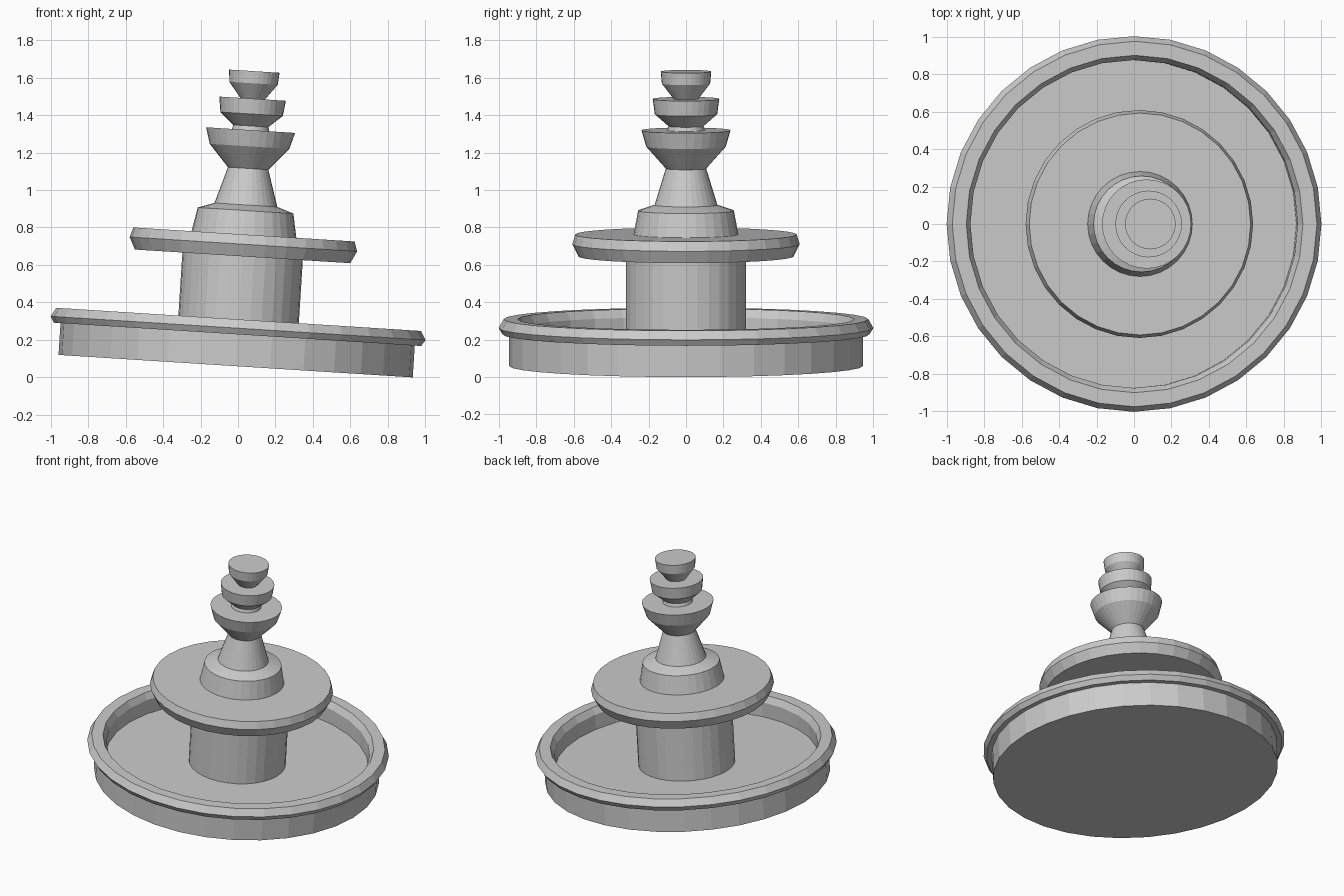
import bpy, bmesh, math
from mathutils import Matrix

if "Cube" in bpy.data.objects:
    bpy.data.objects.remove(bpy.data.objects["Cube"])

SIDES = 32
TILT = math.radians(3.63)
# The whole fountain leans slightly towards +x, resting on its lower edge
LEAN = Matrix.Translation((-0.0127, 0, 0.06)) @ Matrix.Rotation(TILT, 4, 'Y')


def lathe(name, profile):
    """Turn a closed solid from (radius, height) points, bottom to top."""
    bm = bmesh.new()
    rings = []
    for r, h in profile:
        rings.append([bm.verts.new((r * math.cos(2 * math.pi * i / SIDES),
                                    r * math.sin(2 * math.pi * i / SIDES), h))
                      for i in range(SIDES)])
    for low, high in zip(rings, rings[1:]):
        for i in range(SIDES):
            j = (i + 1) % SIDES
            bm.faces.new((low[i], low[j], high[j], high[i]))
    bm.faces.new(rings[0][::-1])
    bm.faces.new(rings[-1])
    bmesh.ops.recalc_face_normals(bm, faces=bm.faces)
    bm.transform(LEAN)
    mesh = bpy.data.meshes.new(name)
    bm.to_mesh(mesh)
    bm.free()
    obj = bpy.data.objects.new(name, mesh)
    bpy.context.collection.objects.link(obj)
    return obj


# Wide pool with a bevelled overhanging rim and sunken floor
lathe("base_pool", [(0.947, 0), (0.947, 0.17), (0.982, 0.17), (1.002, 0.203),
                    (0.975, 0.25), (0.90, 0.25), (0.875, 0.205), (0.875, 0.10)])

# Thick column
lathe("column", [(0.322, 0.10), (0.322, 0.587)])

# Middle dish
lathe("middle_dish", [(0.576, 0.587), (0.608, 0.652), (0.592, 0.704)])

# Stepped plinth, tapering neck and flared bowl
lathe("neck_and_bowl", [(0.28, 0.704), (0.256, 0.832), (0.168, 0.862),
                        (0.108, 1.057), (0.213, 1.175), (0.238, 1.262)])

# Two small stacked cups
lathe("lower_cup", [(0.10, 1.262), (0.094, 1.284), (0.167, 1.348), (0.178, 1.43)])
lathe("top_cup", [(0.066, 1.43), (0.129, 1.512), (0.135, 1.577)])
